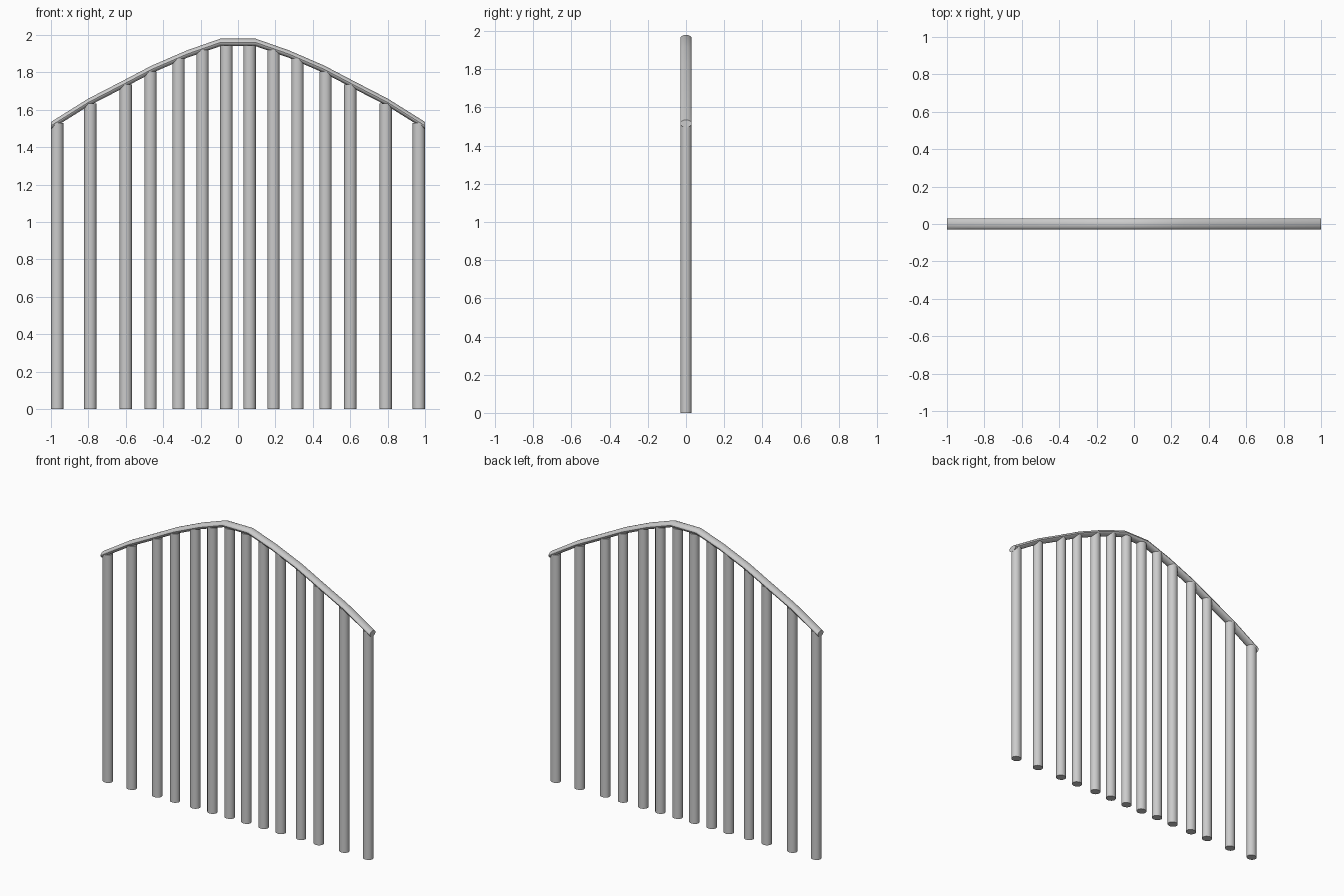
import bpy, bmesh, math

if "Cube" in bpy.data.objects:
    bpy.data.objects.remove(bpy.data.objects["Cube"])

SIDES = 16


def loft(name, rings):
    """Skin equal-sized rings of points and cap both ends."""
    bm = bmesh.new()
    loops = [[bm.verts.new(p) for p in ring] for ring in rings]
    for a, b in zip(loops, loops[1:]):
        for i in range(SIDES):
            j = (i + 1) % SIDES
            bm.faces.new((a[i], a[j], b[j], b[i]))
    bm.faces.new(loops[0])
    bm.faces.new(loops[-1])
    bmesh.ops.recalc_face_normals(bm, faces=bm.faces)
    mesh = bpy.data.meshes.new(name)
    bm.to_mesh(mesh)
    bm.free()
    obj = bpy.data.objects.new(name, mesh)
    bpy.context.collection.objects.link(obj)
    bpy.ops.object.select_all(action='DESELECT')
    obj.select_set(True)
    bpy.context.view_layer.objects.active = obj
    bpy.ops.object.shade_smooth_by_angle(angle=math.radians(30))
    return obj


ANGLES = [2 * math.pi * i / SIDES for i in range(SIDES)]

# Upright posts: (distance from centre, height), mirrored left and right
POSTS = [(0.062, 1.945), (0.19, 1.92), (0.318, 1.875), (0.468, 1.805),
         (0.60, 1.735), (0.79, 1.635), (0.967, 1.53)]
for x, height in POSTS:
    for side in (-1, 1):
        loft("post", [[(side * x + 0.033 * math.cos(a), 0.03 * math.sin(a), z)
                       for a in ANGLES] for z in (0, height)])

# Arched top rail: flattened oval section swept along a mirrored path
HALF = [(0.095, 1.96), (0.27, 1.899), (0.46, 1.817), (0.62, 1.733),
        (0.80, 1.64), (1.0, 1.515)]
path = [(-x, z) for x, z in reversed(HALF)] + HALF
loft("top_rail", [[(x, 0.03 * math.cos(a), z + 0.02 * math.sin(a))
                   for a in ANGLES] for x, z in path])
